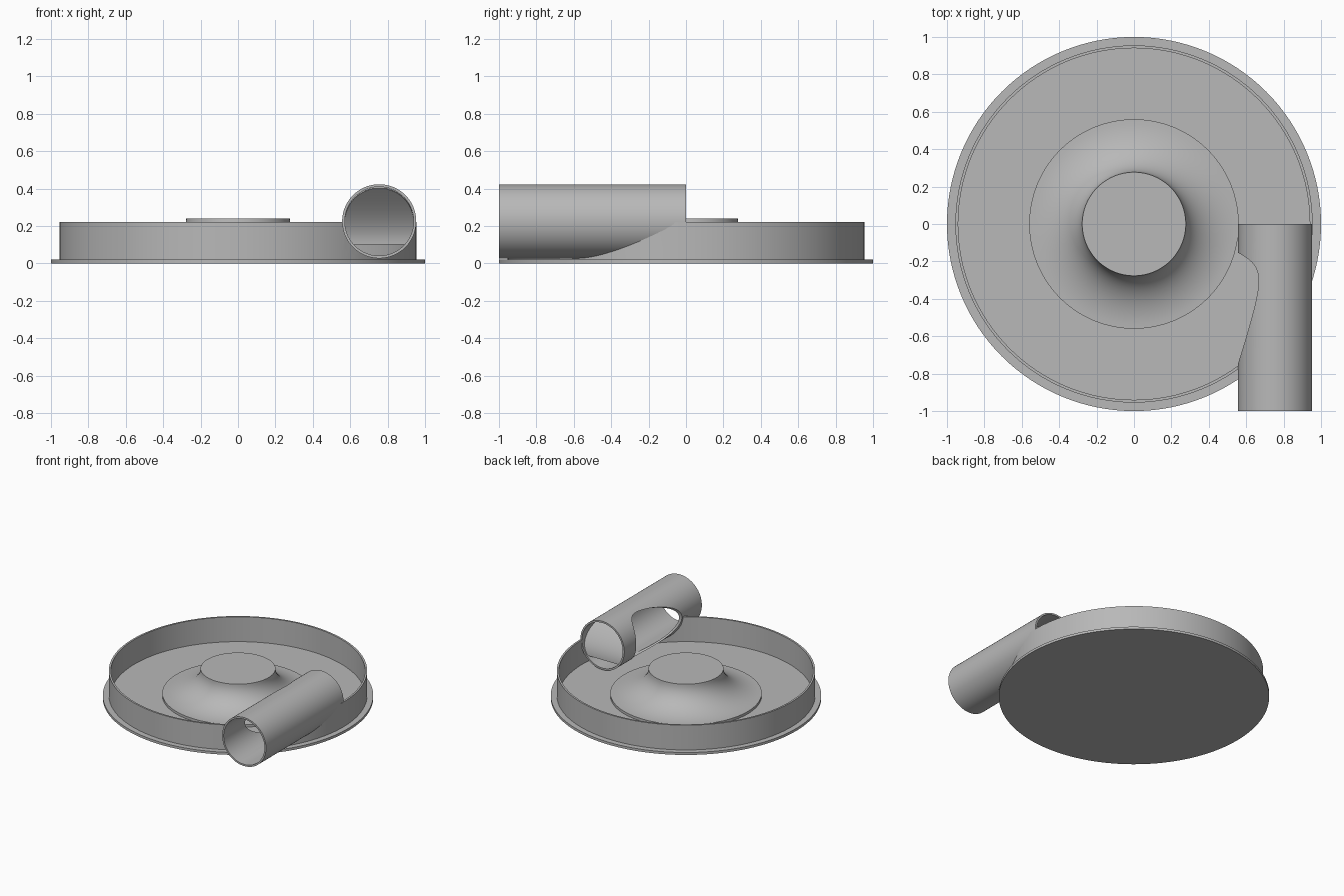
import bpy, bmesh, math
from mathutils import Vector

if "Cube" in bpy.data.objects:
    bpy.data.objects.remove(bpy.data.objects["Cube"], do_unlink=True)

grey = bpy.data.materials.new("plain_grey")
grey.use_nodes = True
color = (0.48, 0.48, 0.48, 1)
grey.diffuse_color = color
grey.node_tree.nodes["Principled BSDF"].inputs["Base Color"].default_value = color

TUBE_X, TUBE_Z, OUTER, INNER = 0.755, 0.225, 0.198, 0.184


def add_object(name, bm):
    bmesh.ops.recalc_face_normals(bm, faces=bm.faces)
    mesh = bpy.data.meshes.new(name)
    bm.to_mesh(mesh)
    bm.free()
    mesh.materials.append(grey)
    obj = bpy.data.objects.new(name, mesh)
    bpy.context.collection.objects.link(obj)
    return obj


def lathe(name, profile, closed=False, steps=128):
    """Spin a (radius, height) profile around z."""
    bm = bmesh.new()
    verts = [bm.verts.new((r, 0, z)) for r, z in profile]
    pairs = list(zip(verts, verts[1:]))
    if closed:
        pairs.append((verts[-1], verts[0]))
    edges = [bm.edges.new(p) for p in pairs]
    bmesh.ops.spin(bm, geom=verts + edges, cent=(0, 0, 0), axis=(0, 0, 1),
                   angle=math.tau, steps=steps)
    bmesh.ops.remove_doubles(bm, verts=bm.verts, dist=0.0001)
    return add_object(name, bm)


def aim(obj, start, direction):
    obj.location = start
    obj.rotation_euler = Vector(direction).to_track_quat("Z", "Y").to_euler()


def cutter(name, radius, length, start, direction):
    obj = lathe(name, [(0, 0), (radius, 0), (radius, length), (0, length)], steps=96)
    aim(obj, start, direction)
    obj.hide_render = True
    obj.hide_set(True)
    return obj


def cut(obj, tool):
    mod = obj.modifiers.new("opening", "BOOLEAN")
    mod.operation = "DIFFERENCE"
    mod.solver = "EXACT"
    mod.object = tool


# Base plate and thin upright wall
base = lathe("base_plate", [(0, 0), (1, 0), (1, 0.02), (0, 0.02)])
wall = lathe("rim_wall", [(0.94, 0.015), (0.955, 0.015), (0.955, 0.222), (0.94, 0.222)], True)

# Central hub with a concave flare
flare = []
for i in range(17):
    a = math.pi / 2 * i / 16
    flare.append((0.56 - 0.283 * math.sin(a), 0.24 - 0.2 * math.cos(a)))
hub = lathe("center_hub", [(0, 0.015), (0.56, 0.015)] + flare + [(0, 0.24)])

# Tangential pipe, open at both ends
pipe = lathe("inlet_pipe", [(INNER, 0), (OUTER, 0), (OUTER, 1), (INNER, 1)], True, 96)
aim(pipe, (TUBE_X, -1, TUBE_Z), (0, 1, 0))

# Slanted side opening in the pipe, and the pipe's passage through the wall
cut(pipe, cutter("side_opening_cutter", 0.177, 0.8, (TUBE_X, -0.185, TUBE_Z), (-0.6, -0.8, 0)))
cut(wall, cutter("passage_cutter", 0.19, 1.1, (TUBE_X, -1.1, TUBE_Z), (0, 1, 0)))

# Curved baffle inside the pipe, sloping down to a gap at its lower edge
bm = bmesh.new()
rows = []
for i in range(17):
    t = i / 16
    z = 0.405 - 0.303 * t
    half = math.sqrt(max(INNER ** 2 - (z - TUBE_Z) ** 2, 0.0001))
    y = -0.2 + 0.19 * math.sin(t * math.pi / 2)
    rows.append([bm.verts.new((TUBE_X + s * half, y, z)) for s in (-1, 1)])
for a, b in zip(rows, rows[1:]):
    bm.faces.new((a[0], a[1], b[1], b[0]))
baffle = add_object("pipe_baffle", bm)
baffle.modifiers.new("thickness", "SOLIDIFY").thickness = 0.008

# Smooth the curved sides, then keep the corners sharp
for obj in (base, wall, hub, pipe, baffle):
    bpy.context.view_layer.objects.active = obj
    bpy.ops.object.select_all(action="DESELECT")
    obj.select_set(True)
    for mod in list(obj.modifiers):
        bpy.ops.object.modifier_apply(modifier=mod.name)
    bpy.ops.object.shade_smooth_by_angle(angle=math.radians(30))
